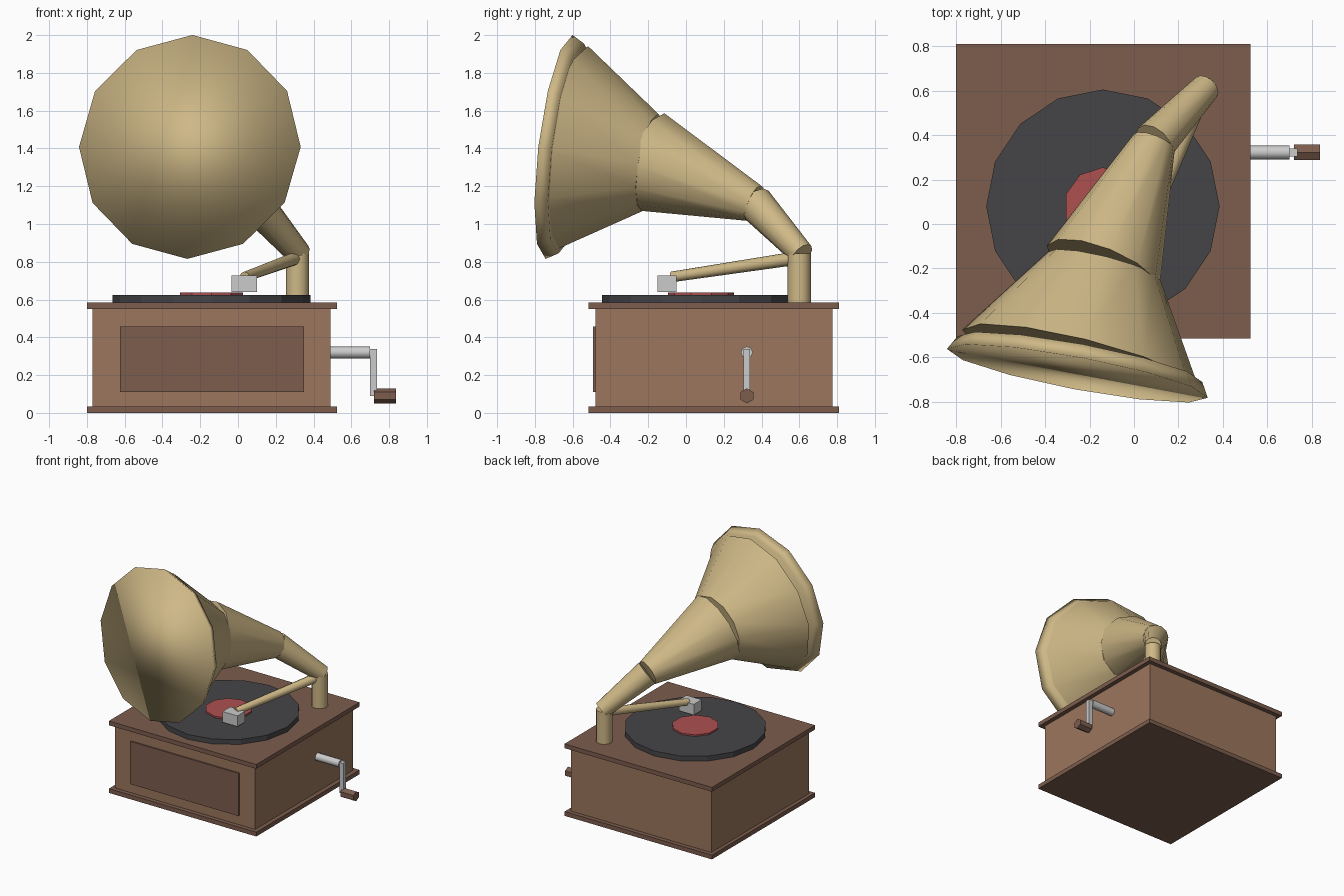
import bpy, bmesh, math
from mathutils import Vector

if "Cube" in bpy.data.objects:
    bpy.data.objects.remove(bpy.data.objects["Cube"])


def material(name, rgb):
    m = bpy.data.materials.new(name)
    m.diffuse_color = (*rgb, 1)
    m.use_nodes = True
    m.node_tree.nodes["Principled BSDF"].inputs["Base Color"].default_value = m.diffuse_color
    return m


WOOD = material("wood", (0.33, 0.18, 0.11))
DARK_WOOD = material("dark_wood", (0.20, 0.11, 0.075))
BRASS = material("brass", (0.62, 0.48, 0.24))
BLACK = material("shellac", (0.06, 0.06, 0.065))
RED = material("red_label", (0.42, 0.08, 0.08))


def finish(name, bm, mat, smooth=None):
    bmesh.ops.recalc_face_normals(bm, faces=bm.faces)
    me = bpy.data.meshes.new(name)
    bm.to_mesh(me)
    bm.free()
    ob = bpy.data.objects.new(name, me)
    bpy.context.collection.objects.link(ob)
    if mat:
        me.materials.append(mat)
    if smooth:
        bpy.ops.object.select_all(action='DESELECT')
        ob.select_set(True)
        bpy.context.view_layer.objects.active = ob
        bpy.ops.object.shade_smooth_by_angle(angle=math.radians(smooth))
    return ob


def box(name, lo, hi, mat=None):
    """Box between two opposite corners."""
    bm = bmesh.new()
    bmesh.ops.create_cube(bm, size=1)
    for v in bm.verts:
        v.co = [l + (c + 0.5) * (h - l) for c, l, h in zip(v.co, lo, hi)]
    return finish(name, bm, mat)


def frustum(name, a, b, ra, rb, sides, mat=None, smooth=40):
    """Capped cone section from a to b with one corner pointing up."""
    a, b = Vector(a), Vector(b)
    axis = (b - a).normalized()
    up = Vector((0, 1, 0)) if abs(axis.z) > 0.99 else Vector((0, 0, 1))
    u = (up - axis * up.dot(axis)).normalized()
    w = axis.cross(u)
    bm = bmesh.new()
    rings = []
    for c, r in ((a, ra), (b, rb)):
        rings.append([bm.verts.new(c + r * (u * math.cos(t) + w * math.sin(t)))
                      for t in (2 * math.pi * i / sides for i in range(sides))])
    for i in range(sides):
        j = (i + 1) % sides
        bm.faces.new((rings[0][i], rings[0][j], rings[1][j], rings[1][i]))
    for ring in rings:
        bm.faces.new(ring)
    return finish(name, bm, mat, smooth)


# Wooden case with plinth, lid and front panel
box("case", (-0.77, -0.48, 0.03), (0.49, 0.775, 0.555), WOOD)
for name, z in (("plinth", 0.0), ("lid", 0.55)):
    box(name, (-0.80, -0.515, z), (0.525, 0.81, z + 0.035), DARK_WOOD)
box("front_panel", (-0.625, -0.492, 0.11), (0.35, -0.47, 0.457), DARK_WOOD)

# Record and its label
frustum("record", (-0.14, 0.08, 0.585), (-0.14, 0.08, 0.625), 0.525, 0.525, 16, BLACK, 15)
frustum("record_label", (-0.14, 0.08, 0.62), (-0.14, 0.08, 0.638), 0.175, 0.175, 10, RED, 15)

# Post and horn sections
frustum("post", (0.315, 0.60, 0.585), (0.315, 0.60, 0.845), 0.062, 0.062, 12, BRASS)
frustum("horn_elbow", (0.325, 0.615, 0.84), (0.09, 0.365, 1.11), 0.065, 0.098, 12, BRASS)
frustum("horn_neck", (0.09, 0.365, 1.11), (-0.14, -0.20, 1.33), 0.10, 0.272, 12, BRASS)
frustum("horn_bell", (-0.135, -0.19, 1.325), (-0.24, -0.61, 1.40), 0.262, 0.55, 12, BRASS)
frustum("horn_rim", (-0.243, -0.608, 1.40), (-0.255, -0.672, 1.408), 0.56, 0.597, 12, BRASS, 180)

# Tone arm and sound box
frustum("tone_arm", (0.31, 0.59, 0.82), (0.035, -0.075, 0.72), 0.036, 0.028, 8, BRASS, 50)
box("sound_box", (-0.035, -0.15, 0.64), (0.10, -0.05, 0.727))

# Winding crank on the right side
frustum("crank_shaft", (0.47, 0.322, 0.32), (0.70, 0.322, 0.32), 0.032, 0.032, 8, None, 50)
box("crank_arm", (0.70, 0.304, 0.09), (0.735, 0.34, 0.337))
frustum("crank_handle", (0.72, 0.322, 0.09), (0.837, 0.322, 0.09), 0.04, 0.04, 6, DARK_WOOD, 30)
